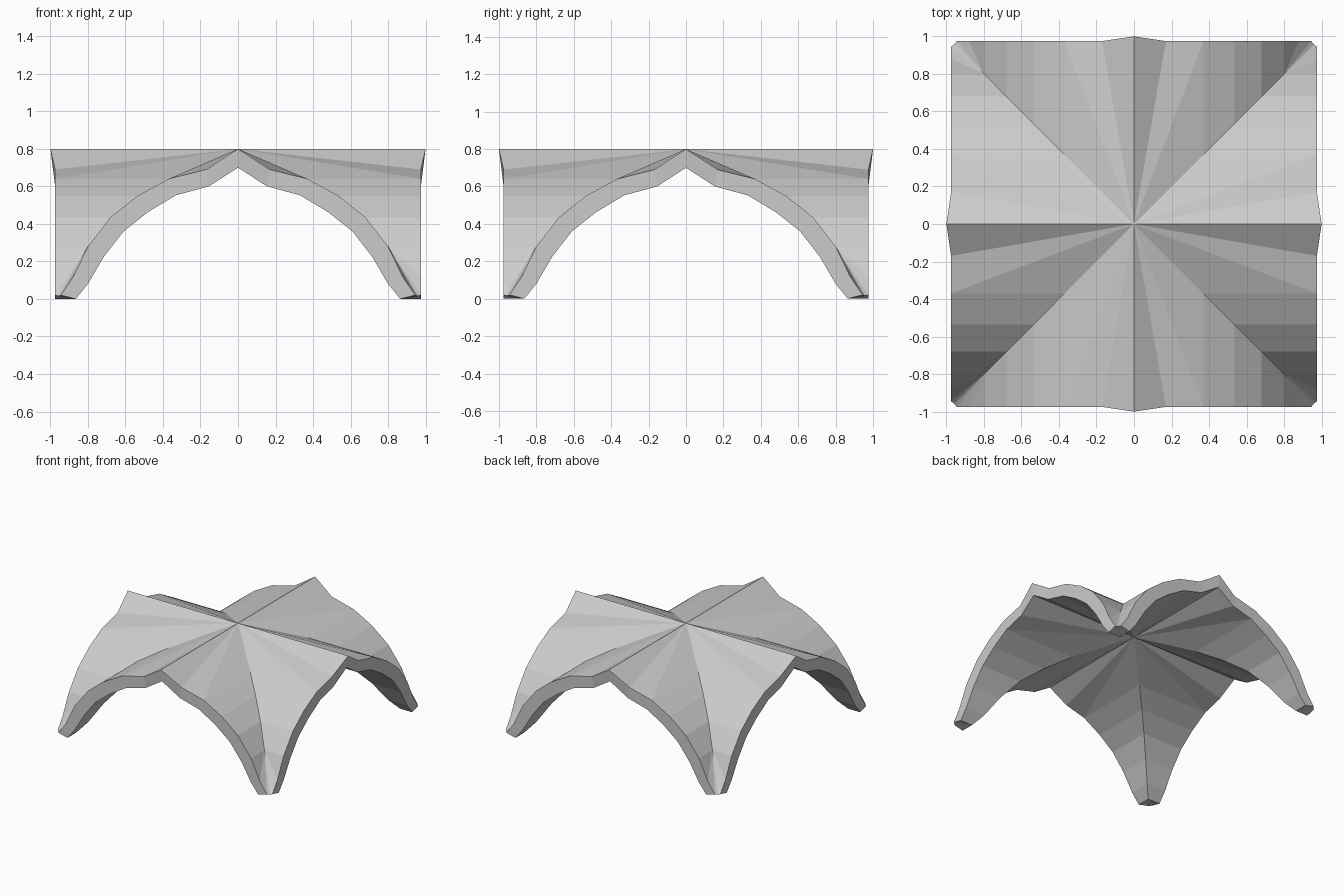
import bpy, bmesh
from math import pi
from mathutils import Matrix, Vector

if "Cube" in bpy.data.objects:
    bpy.data.objects.remove(bpy.data.objects["Cube"])

# half-arch profiles (x, z), crown to foot
OUTER = [(0, .80), (.17, .69), (.37, .64), (.535, .55), (.68, .435),
         (.80, .28), (.88, .115), (.945, .02)]
INNER = [(0, .70), (.155, .60), (.33, .553), (.48, .463), (.61, .36),
         (.715, .225), (.80, .08), (.865, 0)]
RIM = .975          # distance of the open arch face from the centre

bm = bmesh.new()


def shell(profile, crown_y, foot, skip):
    """Rim and groin lines; a skipped groin point makes a fan from the one before."""
    rim = [Vector((x, -(crown_y if i == 0 else RIM), z)) for i, (x, z) in enumerate(profile)]
    groin = []
    for i, (x, z) in enumerate(profile):
        groin.append(groin[-1] if i in skip else Vector((x, -x, z)))
    groin[-1] = Vector(foot)
    return rim, groin


def face(xf, pts):
    unique = []
    for p in pts:
        if p not in unique:
            unique.append(p)
    if len(unique) > 2:
        bm.faces.new([bm.verts.new(xf @ p) for p in unique])


outer = shell(OUTER, 1.0, (.958, -.958, .015), {1, 6})
inner = shell(INNER, .985, (.865, -.865, 0), {1})

# eight mirrored and turned copies of one half web
for turn in range(4):
    for side in (1, -1):
        xf = Matrix.Rotation(turn * pi / 2, 4, 'Z') @ Matrix.Diagonal((side, 1, 1, 1))
        for rim, groin in (outer, inner):
            for i in range(len(rim) - 1):
                face(xf, [rim[i], rim[i + 1], groin[i]])
                face(xf, [rim[i + 1], groin[i + 1], groin[i]])
        # arch face closing the shell thickness
        for i in range(len(OUTER) - 1):
            face(xf, [outer[0][i], outer[0][i + 1], inner[0][i + 1], inner[0][i]])
        # foot
        face(xf, [outer[0][-1], outer[1][-1], inner[1][-1]])
        face(xf, [outer[0][-1], inner[1][-1], inner[0][-1]])

bmesh.ops.remove_doubles(bm, verts=bm.verts, dist=.0005)
bmesh.ops.recalc_face_normals(bm, faces=bm.faces)
mesh = bpy.data.meshes.new("groin_vault")
bm.to_mesh(mesh)
bm.free()
bpy.context.collection.objects.link(bpy.data.objects.new("groin_vault", mesh))
